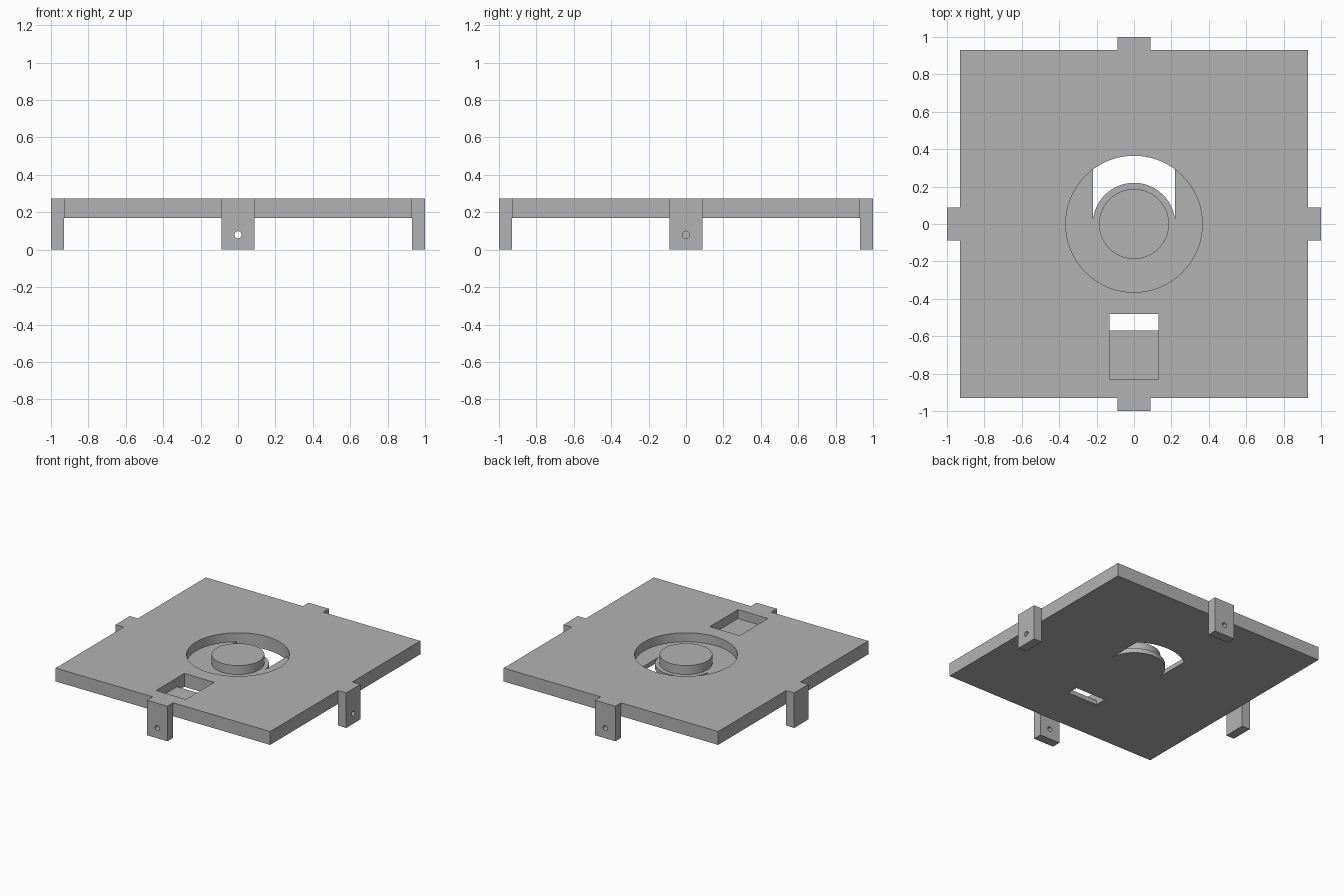
import bpy
import bmesh
from math import acos, asin, cos, sin, pi
from mathutils import Matrix

default = bpy.data.objects.get("Cube")
if default:
    bpy.data.objects.remove(default, do_unlink=True)

# Main levels and sizes
TOP, BOTTOM, FLOOR = 0.275, 0.17, 0.205
HALF, TAB_HALF = 0.93, 0.088
RECESS_R, LIP_R, BOSS_R, SLOT_X = 0.365, 0.22, 0.187, 0.219

grey = bpy.data.materials.new("plain grey")
grey.use_nodes = True
colour = (0.45, 0.45, 0.45, 1)
grey.diffuse_color = colour
grey.node_tree.nodes["Principled BSDF"].inputs["Base Color"].default_value = colour


def prism(name, outline, z0, z1, matrix=None):
    """Extrude a closed outline from z0 to z1."""
    bm = bmesh.new()
    face = bm.faces.new([bm.verts.new((x, y, z0)) for x, y in outline])
    grown = bmesh.ops.extrude_face_region(bm, geom=[face])["geom"]
    verts = [v for v in grown if isinstance(v, bmesh.types.BMVert)]
    bmesh.ops.translate(bm, verts=verts, vec=(0, 0, z1 - z0))
    if matrix:
        bm.transform(matrix)
    bmesh.ops.recalc_face_normals(bm, faces=bm.faces)
    mesh = bpy.data.meshes.new(name)
    bm.to_mesh(mesh)
    bm.free()
    mesh.materials.append(grey)
    obj = bpy.data.objects.new(name, mesh)
    bpy.context.collection.objects.link(obj)
    return obj


def rect(x0, x1, y0, y1):
    return [(x0, y0), (x1, y0), (x1, y1), (x0, y1)]


def arc(radius, a0, a1, steps):
    angles = [a0 + (a1 - a0) * i / steps for i in range(steps + 1)]
    return [(radius * cos(a), radius * sin(a)) for a in angles]


def circle(radius, steps=96):
    return arc(radius, 0, 2 * pi, steps)[:-1]


def combine(target, other, operation):
    """Apply a boolean and remove the second body."""
    mod = target.modifiers.new("cut", "BOOLEAN")
    mod.operation, mod.solver, mod.object = operation, "EXACT", other
    bpy.context.view_layer.objects.active = target
    bpy.ops.object.modifier_apply(modifier=mod.name)
    bpy.data.objects.remove(other, do_unlink=True)


# Square plate with a round recess
plate = prism("base_plate", rect(-HALF, HALF, -HALF, HALF), BOTTOM, TOP)
combine(plate, prism("recess", circle(RECESS_R), FLOOR, TOP + 0.1), "DIFFERENCE")

# Arched slot through the recess floor, behind the boss
a, b = acos(SLOT_X / RECESS_R), acos(SLOT_X / LIP_R)
slot = arc(RECESS_R, a, pi - a, 40) + arc(LIP_R, pi - b, b, 48)
combine(plate, prism("slot", slot, BOTTOM - 0.1, FLOOR + 0.02), "DIFFERENCE")

# Square pocket with a narrow opening through its floor
combine(plate, prism("pocket", rect(-0.13, 0.13, -0.83, -0.48), FLOOR, TOP + 0.1), "DIFFERENCE")
combine(plate, prism("opening", rect(-0.13, 0.13, -0.57, -0.48), BOTTOM - 0.1, FLOOR + 0.02), "DIFFERENCE")

# Central round boss
combine(plate, prism("boss", circle(BOSS_R), FLOOR - 0.01, TOP), "UNION")

# Four drilled tabs, one in the middle of each side
for i in range(4):
    turn = Matrix.Rotation(i * pi / 2, 4, "Z")
    tab = prism("tab", rect(-TAB_HALF, TAB_HALF, HALF, 1), 0, TOP, turn)
    lay = turn @ Matrix.Translation((0, 0, 0.08)) @ Matrix.Rotation(-pi / 2, 4, "X")
    combine(tab, prism("hole", circle(0.019, 32), HALF - 0.1, 1.1, lay), "DIFFERENCE")
    combine(plate, tab, "UNION")

# Smooth round walls, sharp edges elsewhere
bpy.ops.object.select_all(action="DESELECT")
plate.select_set(True)
bpy.context.view_layer.objects.active = plate
bpy.ops.object.shade_smooth_by_angle(angle=pi / 6)
